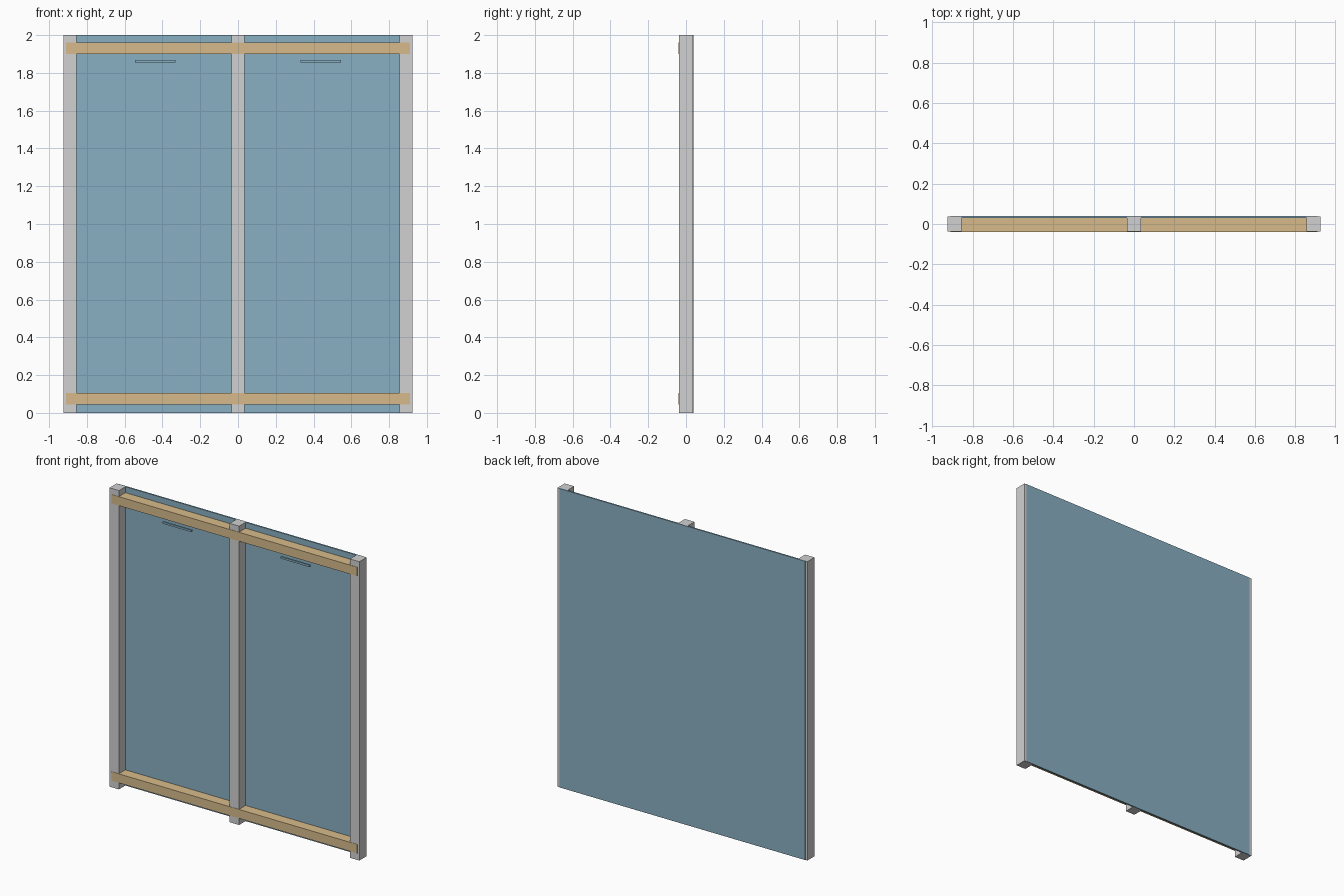
import bpy

cube = bpy.data.objects.get("Cube")
if cube:
    bpy.data.objects.remove(cube, do_unlink=True)


def material(name, rgb):
    m = bpy.data.materials.new(name)
    m.use_nodes = True
    m.diffuse_color = (*rgb, 1)
    m.node_tree.nodes["Principled BSDF"].inputs["Base Color"].default_value = (*rgb, 1)
    return m


def box(name, x, y, z, mat):
    """Box spanning the given (low, high) range on each axis."""
    spans = (x, y, z)
    bpy.ops.mesh.primitive_cube_add(size=1, location=[(a + b) / 2 for a, b in spans])
    ob = bpy.context.object
    ob.name = name
    ob.scale = [b - a for a, b in spans]
    bpy.ops.object.transform_apply(location=False, rotation=False, scale=True)
    ob.data.materials.append(mat)
    return ob


grey = material("light grey", (0.64, 0.64, 0.645))
blue = material("dusty blue", (0.25, 0.435, 0.54))
tan = material("tan wood", (0.68, 0.50, 0.26))

HEIGHT = 2.0
PANEL_FRONT = 0.03
HALF = 0.91

# Upright posts
for name, cx in (("right_post", -0.89), ("middle_post", 0), ("left_post", 0.89)):
    box(name, (cx - 0.035, cx + 0.035), (-0.038, 0.038), (0, HEIGHT), grey)

# Back panel, a hair proud of the posts
box("back_panel", (-HALF, HALF), (PANEL_FRONT, 0.04), (0, HEIGHT), blue)

# Cross rails, a hair proud of the posts
for name, z in (("bottom_rail", 0.075), ("top_rail", 1.93)):
    box(name, (-HALF, HALF), (-0.04, PANEL_FRONT), (z - 0.03, z + 0.03), tan)

# Slim bars under the top rail
for name, cx in (("right_bar", -0.4375), ("left_bar", 0.4375)):
    box(name, (cx - 0.107, cx + 0.107), (-0.02, -0.01), (1.855, 1.868), blue)
